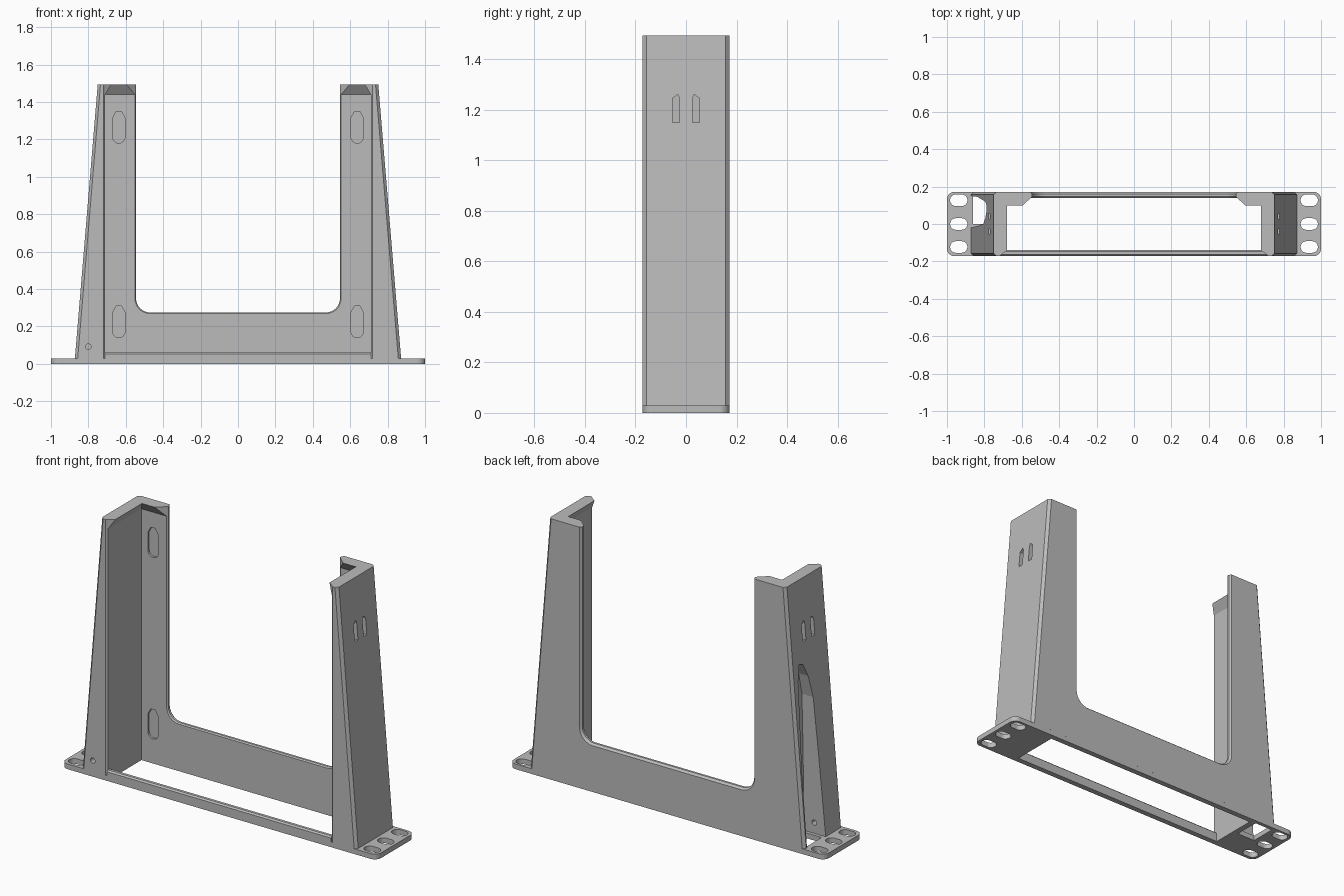
import bpy
import bmesh
from math import pi, cos, sin

old = bpy.data.objects.get("Cube")
if old:
    bpy.data.objects.remove(old, do_unlink=True)

grey = bpy.data.materials.new("plain grey")
grey.use_nodes = True
colour = (0.5, 0.5, 0.5, 1)
grey.diffuse_color = colour
grey.node_tree.nodes["Principled BSDF"].inputs["Base Color"].default_value = colour

TOP, PLATE, DEPTH = 1.495, 0.03, 0.172
INNER, FOOT_X, TOP_X = 0.71, 0.872, 0.75
WALL = 0.14


def finish(name, bm):
    bmesh.ops.recalc_face_normals(bm, faces=bm.faces)
    mesh = bpy.data.meshes.new(name)
    bm.to_mesh(mesh)
    bm.free()
    mesh.materials.append(grey)
    obj = bpy.data.objects.new(name, mesh)
    bpy.context.collection.objects.link(obj)
    return obj


def loft(name, rings):
    """Skin matching rings of 3D points and cap both ends."""
    bm = bmesh.new()
    rows = [[bm.verts.new(p) for p in ring] for ring in rings]
    n = len(rows[0])
    for a, b in zip(rows, rows[1:]):
        for i in range(n):
            j = (i + 1) % n
            bm.faces.new((a[i], a[j], b[j], b[i]))
    bm.faces.new(rows[0])
    bm.faces.new(rows[-1])
    return finish(name, bm)


def ring(points, axis, at):
    place = {"x": lambda u, v: (at, u, v),
             "y": lambda u, v: (u, at, v),
             "z": lambda u, v: (u, v, at)}[axis]
    return [place(u, v) for u, v in points]


def prism(name, points, axis, lo, hi):
    return loft(name, [ring(points, axis, lo), ring(points, axis, hi)])


def hull(name, points):
    bm = bmesh.new()
    for p in points:
        bm.verts.new(p)
    bmesh.ops.convex_hull(bm, input=bm.verts)
    return finish(name, bm)


def arc(cx, cy, r, start, end, steps=8):
    return [(cx + r * cos(start + (end - start) * i / steps),
             cy + r * sin(start + (end - start) * i / steps)) for i in range(steps + 1)]


def rounded(cx, cy, hx, hy, r):
    pts = []
    for k, (sx, sy) in enumerate(((1, 1), (-1, 1), (-1, -1), (1, -1))):
        # a hair under r keeps neighbouring arcs from sharing a point
        pts += arc(cx + sx * (hx - r), cy + sy * (hy - r), r * 0.999, k * pi / 2, (k + 1) * pi / 2)
    return pts


def rect(x0, y0, x1, y1):
    return [(x0, y0), (x1, y0), (x1, y1), (x0, y1)]


def cut(obj, cutter):
    mod = obj.modifiers.new("cut", "BOOLEAN")
    mod.operation, mod.solver, mod.object = "DIFFERENCE", "EXACT", cutter
    bpy.context.view_layer.objects.active = obj
    bpy.ops.object.modifier_apply(modifier=mod.name)
    bpy.data.objects.remove(cutter, do_unlink=True)


# base plate with central opening, mounting holes and cable passage
base = prism("base_plate", rounded(0, 0, 1, DEPTH, 0.04), "z", 0, PLATE)
cut(base, prism("opening", rect(-INNER, -WALL, INNER, WALL), "z", -0.1, 0.1))
for side in (-1, 1):
    for y in (-0.123, 0, 0.127):
        cut(base, prism("hole", rounded(side * 0.937, y, 0.046, 0.031, 0.03), "z", -0.1, 0.1))
cut(base, prism("passage", rect(-0.86, 0, -0.745, 0.15), "z", -0.1, 0.1))

# front sill
sill = [(-DEPTH, PLATE), (-WALL, PLATE), (-WALL, 0.052), (-0.148, 0.06), (-0.164, 0.06), (-DEPTH, 0.052)]
prism("front_sill", sill, "x", -INNER, INNER)


# back panel, a U with softened inner edges
def u_outline(flare):
    h, low, r = 0.545 + flare, 0.275 - flare, 0.075 + flare
    right = arc(h - r, low + r, r, -pi / 2, 0)
    left = arc(r - h, low + r, r, pi, 1.5 * pi)
    return ([(-INNER, PLATE), (INNER, PLATE), (INNER, TOP), (h, TOP)]
            + right[::-1] + left[::-1] + [(-h, TOP), (-INNER, TOP)])


panel = loft("back_panel", [ring(u_outline(f), "y", y) for y, f in
                            ((WALL, 0.006), (0.147, 0), (0.16, 0), (DEPTH, 0.01))])

# blind keyhole pockets in the panel's inner face
for x in (-0.637, 0.637):
    for z in (0.14, 1.18):
        r = 0.033
        pocket = arc(x, z + r, r, pi, 2 * pi) + [
            (x + r, z + 0.135), (x + 0.014, z + 0.17), (x - 0.014, z + 0.17), (x - r, z + 0.135)]
        cut(panel, prism("pocket", pocket, "y", 0.1, 0.153))


# tapered legs with chamfered corners, tie slots and top lips
def leg_section(side, outer, z):
    c = 0.015
    half = [(INNER, -DEPTH + 0.008), (INNER + 0.008, -DEPTH), (outer - c, -DEPTH), (outer, -DEPTH + c),
            (outer, DEPTH - c), (outer - c, DEPTH), (INNER, DEPTH)]
    return [(side * x, y, z) for x, y in half]


legs = {}
for side, word in ((-1, "right"), (1, "left")):
    leg = loft(word + "_leg", [leg_section(side, FOOT_X, PLATE), leg_section(side, TOP_X, TOP)])
    legs[word] = leg
    for y in (-0.04, 0.04):
        inward = 0.008 if y < 0 else -0.008
        slot = [(y - 0.014, 1.15), (y + 0.014, 1.15), (y + 0.014, 1.245),
                (y + inward, 1.262), (y - 0.014, 1.245)]
        cut(leg, prism("slot", slot, "x", side * 0.735, side * 0.9))
    under, edge = 1.44, 0.678
    side_lip = [(INNER, -DEPTH + 0.008, under), (INNER, WALL, under), (INNER, -DEPTH + 0.008, TOP),
                (INNER, WALL, TOP), (edge, -WALL, TOP), (edge, WALL, TOP)]
    back_lip = [(0.551, WALL, under), (INNER, WALL, under), (0.551, WALL, TOP),
                (INNER, WALL, TOP), (0.597, 0.098, TOP), (INNER, 0.098, TOP)]
    for part, pts in (("side", side_lip), ("back", back_lip)):
        hull(f"{word}_{part}_lip", [(side * x, y, z) for x, y, z in pts])

# cable cavity in the outer face of one leg, with a small front hole
cavity = [(-0.02, 0), (0.15, 0), (0.145, 0.45), (0.13, 0.75), (0.12, 0.95), (0.1, 1.04),
          (0.07, 1.03), (0.03, 0.95), (0.0, 0.82), (-0.01, 0.5)]
cut(legs["right"], prism("cavity", cavity, "x", -0.95, -0.735))
cut(legs["right"], prism("pin", arc(-0.8, 0.092, 0.015, 0, 1.875 * pi, 15), "y", -0.2, 0.02))
